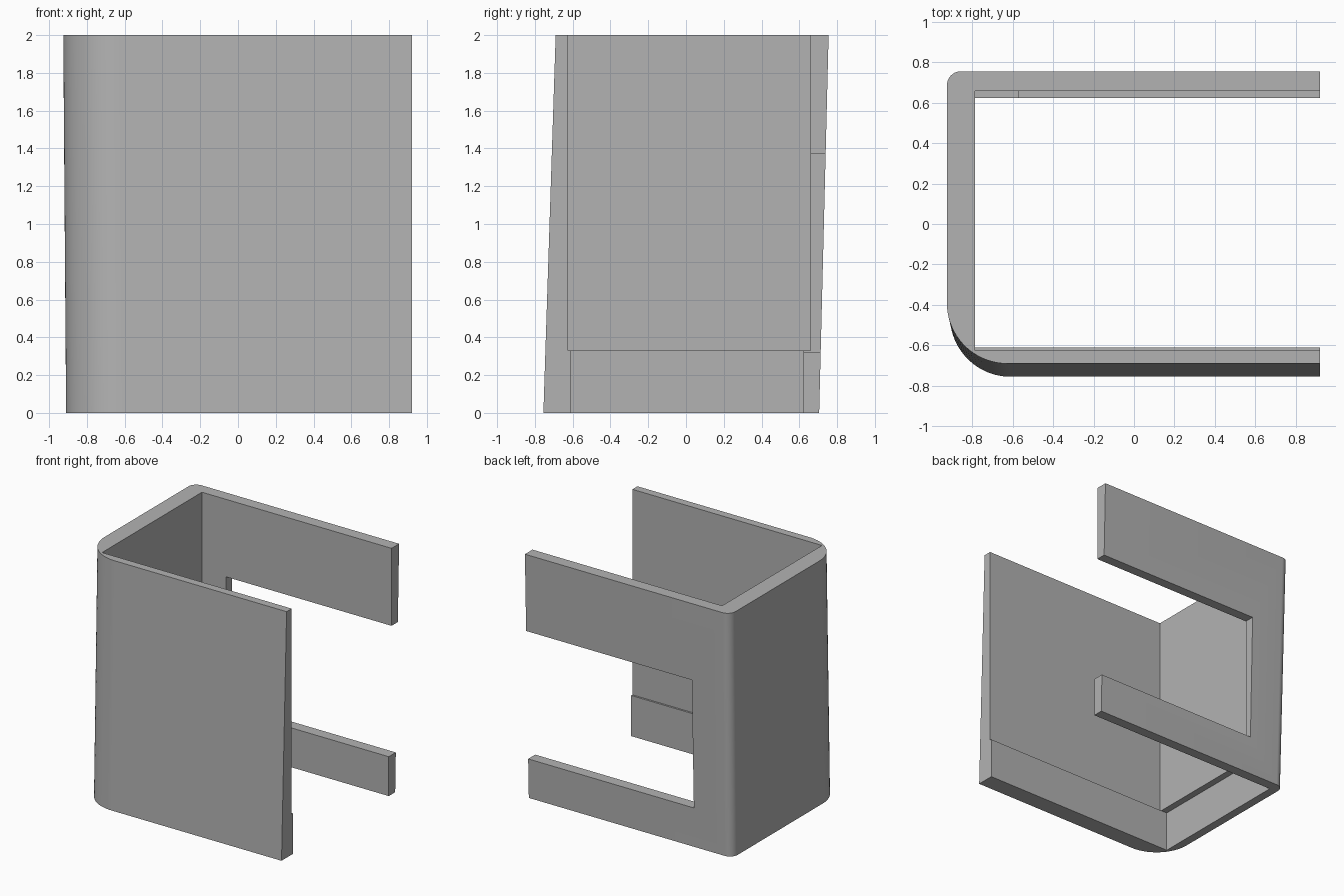
import bpy, bmesh, math

cube = bpy.data.objects.get("Cube")
if cube:
    bpy.data.objects.remove(cube, do_unlink=True)

grey = bpy.data.materials.new("plain grey")
grey.use_nodes = True
colour = (0.448, 0.448, 0.448, 1)
grey.diffuse_color = colour
grey.node_tree.nodes["Principled BSDF"].inputs["Base Color"].default_value = colour

RIGHT = 0.92


def loft(name, lower, upper):
    """Closed solid between two outlines with the same point count."""
    bm = bmesh.new()
    low = [bm.verts.new(p) for p in lower]
    top = [bm.verts.new(p) for p in upper]
    count = len(low)
    bm.faces.new(low)
    bm.faces.new(top)
    for i in range(count):
        j = (i + 1) % count
        bm.faces.new((low[i], low[j], top[j], top[i]))
    bmesh.ops.recalc_face_normals(bm, faces=bm.faces)
    mesh = bpy.data.meshes.new(name)
    bm.to_mesh(mesh)
    bm.free()
    mesh.materials.append(grey)
    obj = bpy.data.objects.new(name, mesh)
    bpy.context.collection.objects.link(obj)
    return obj


def arc(cx, cy, r, start, steps):
    """Quarter circle turning clockwise from the start angle."""
    angles = [math.radians(start - 90 * i / steps) for i in range(steps + 1)]
    return [(cx + r * math.cos(a), cy + r * math.sin(a)) for a in angles]


def outline(left, front, back, z):
    """Shell outline with a broad front corner and a tight back corner."""
    big, small = 0.3, 0.07
    pts = [(RIGHT, front)]
    pts += arc(left + big, front + big, big, 270, 24)
    pts += arc(left + small, back - small, small, 180, 10)
    pts.append((RIGHT, back))
    return [(x, y, z) for x, y in pts]


def box(name, x0, x1, y0, y1, z0, z1):
    rect = [(x0, y0), (x1, y0), (x1, y1), (x0, y1)]
    return loft(name, [(x, y, z0) for x, y in rect], [(x, y, z1) for x, y in rect])


# Tapered shell, wrapped around three sides
shell = loft("shell", outline(-0.91, -0.755, 0.705, 0),
             outline(-0.925, -0.69, 0.755, 2))

# Cavities with a step between them, and the opening in the back wall
cutters = [
    box("upper_cavity", -0.785, 1.2, -0.625, 0.658, 0.33, 2.2),
    box("lower_cavity", -0.84, 1.2, -0.61, 0.622, -0.2, 0.33),
    box("back_opening", -0.57, 1.2, 0.5, 1.0, 0.32, 1.37),
]
bpy.ops.object.select_all(action='DESELECT')
bpy.context.view_layer.objects.active = shell
shell.select_set(True)
for cutter in cutters:
    cutter.hide_render = True
    mod = shell.modifiers.new(cutter.name, 'BOOLEAN')
    mod.operation = 'DIFFERENCE'
    mod.solver = 'EXACT'
    mod.object = cutter
    bpy.ops.object.modifier_apply(modifier=mod.name)
    bpy.data.objects.remove(cutter, do_unlink=True)

bpy.ops.object.shade_smooth_by_angle(angle=math.radians(30))
